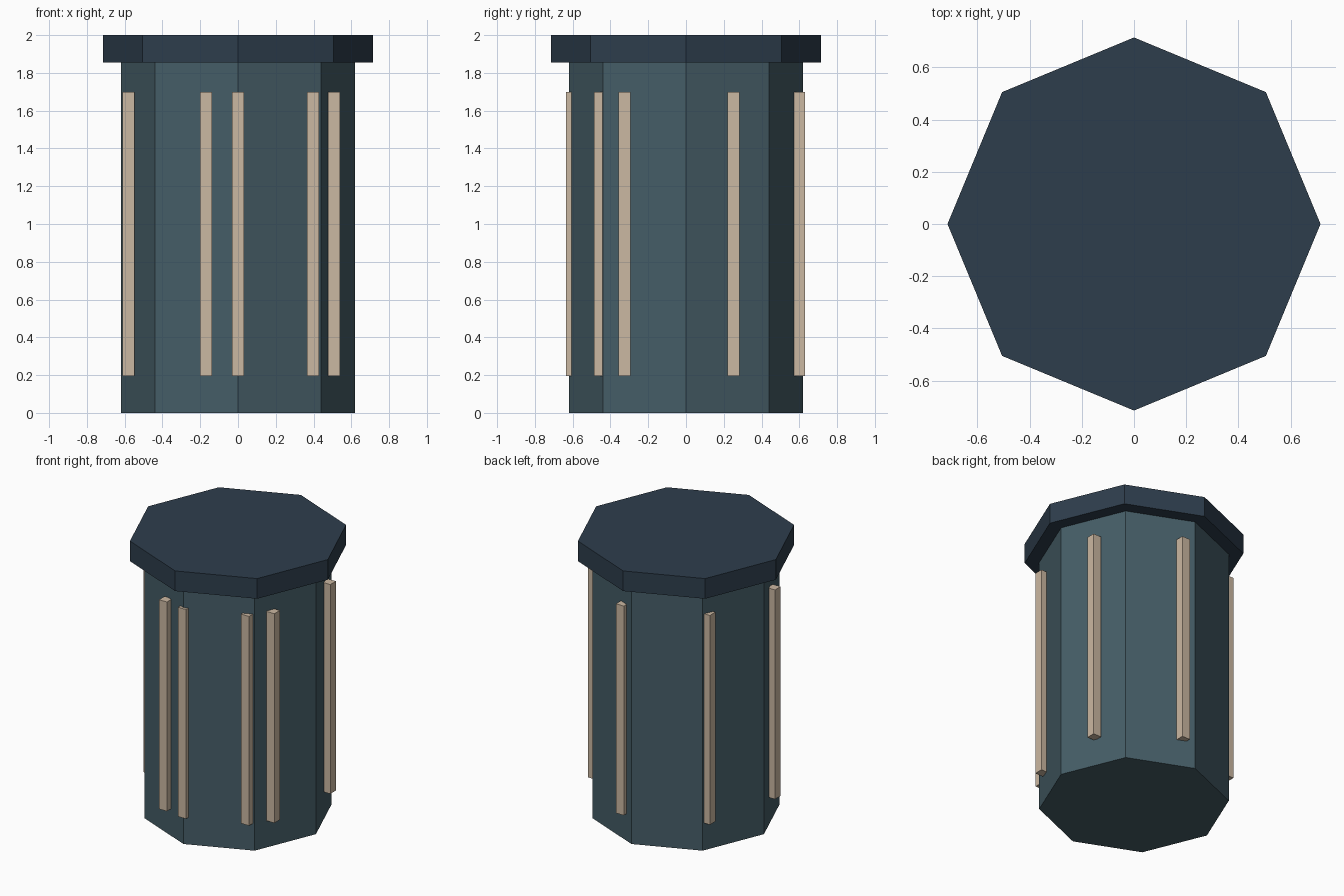
import bpy
import math

if "Cube" in bpy.data.objects:
    bpy.data.objects.remove(bpy.data.objects["Cube"])


def material(name, rgb):
    m = bpy.data.materials.new(name)
    m.diffuse_color = (*rgb, 1)
    m.use_nodes = True
    m.node_tree.nodes["Principled BSDF"].inputs["Base Color"].default_value = m.diffuse_color
    return m


teal = material("teal", (0.06, 0.11, 0.135))
navy = material("navy", (0.027, 0.047, 0.073))
cream = material("cream", (0.60, 0.48, 0.36))


def octagon(name, radius, z0, z1, mat):
    bpy.ops.mesh.primitive_cylinder_add(vertices=8, radius=radius, depth=z1 - z0,
                                        location=(0, 0, (z0 + z1) / 2))
    ob = bpy.context.object
    ob.name = name
    ob.data.materials.append(mat)


def strip(name, x, y, width, z0, z1, mat):
    bpy.ops.mesh.primitive_cube_add(size=1, location=(x, y, (z0 + z1) / 2))
    ob = bpy.context.object
    ob.name = name
    ob.scale = (width, width, z1 - z0)
    bpy.ops.object.transform_apply(location=False, rotation=False, scale=True)
    ob.data.materials.append(mat)


# Octagonal drum and overhanging lid
octagon("body", 0.62, 0.0, 1.855, teal)
octagon("lid", 0.715, 1.855, 2.0, navy)

# Eight upright strips, one radian apart, starting at the front
for i in range(8):
    strip(f"strip_{i + 1}", 0.604 * math.sin(i), -0.604 * math.cos(i),
          0.063, 0.195, 1.70, cream)
